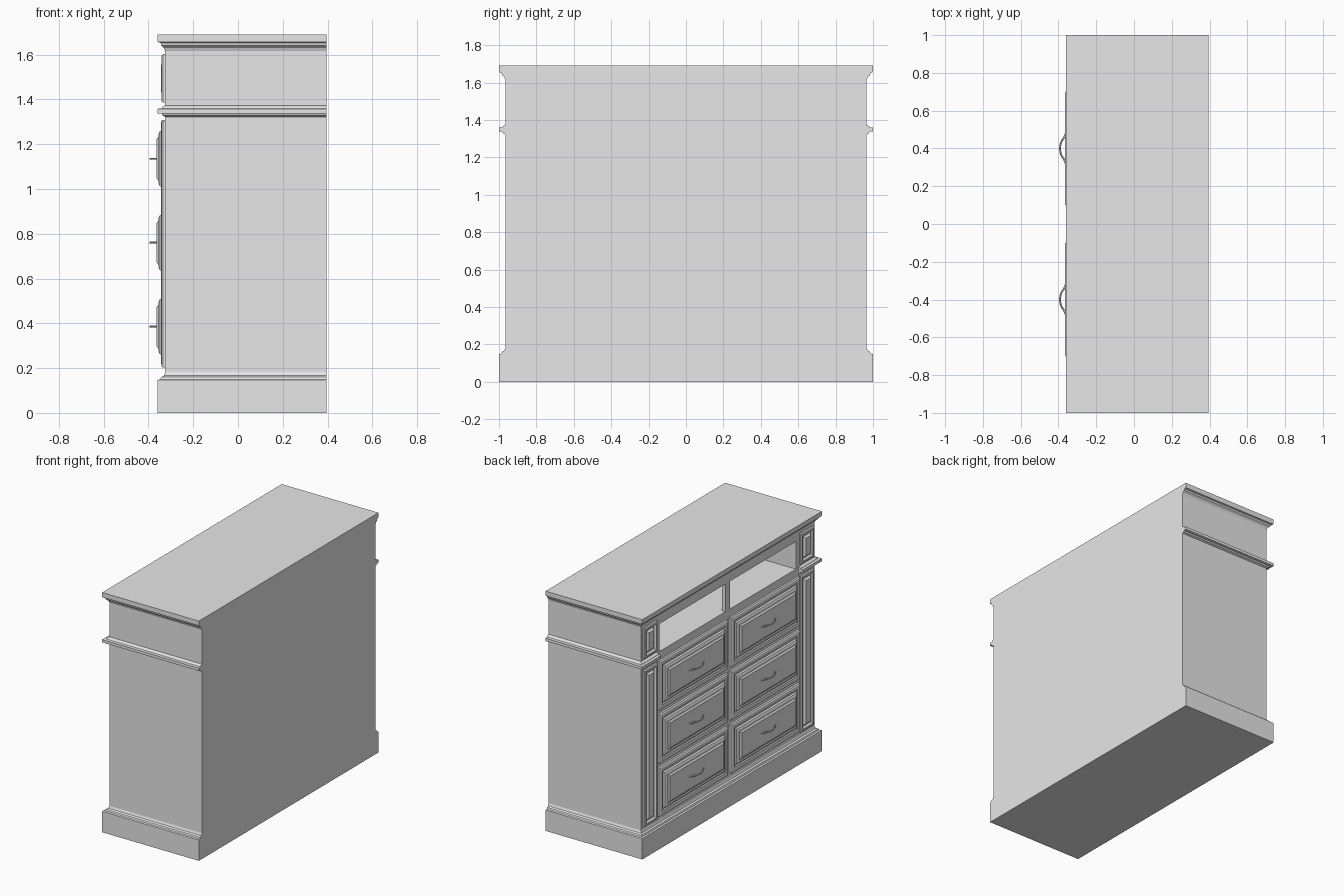
import bpy, bmesh

if "Cube" in bpy.data.objects:
    bpy.data.objects.remove(bpy.data.objects["Cube"])

grey = bpy.data.materials.new("plain_grey")
grey.use_nodes = True
grey.diffuse_color = (0.8, 0.8, 0.8, 1)
grey.node_tree.nodes["Principled BSDF"].inputs["Base Color"].default_value = (0.8, 0.8, 0.8, 1)

FRONT, BACK, SIDE = -0.325, 0.395, 0.966   # carcass faces
PITCH = 0.375                              # drawer spacing


def link(name, data):
    obj = bpy.data.objects.new(name, data)
    bpy.context.collection.objects.link(obj)
    data.materials.append(grey)
    return obj


def loft(name, rings):
    """Solid through a stack of four-cornered rings, capped at both ends."""
    bm = bmesh.new()
    loops = [[bm.verts.new(p) for p in ring] for ring in rings]
    for a, b in zip(loops, loops[1:]):
        for i in range(4):
            j = (i + 1) % 4
            bm.faces.new((a[i], a[j], b[j], b[i]))
    bm.faces.new(loops[0])
    bm.faces.new(loops[-1])
    bmesh.ops.recalc_face_normals(bm, faces=bm.faces)
    mesh = bpy.data.meshes.new(name)
    bm.to_mesh(mesh)
    bm.free()
    return link(name, mesh)


def rect_z(x0, x1, y0, y1, z):
    return [(x0, y0, z), (x1, y0, z), (x1, y1, z), (x0, y1, z)]


def box(name, x0, x1, y0, y1, z0, z1):
    return loft(name, [rect_z(x0, x1, y0, y1, z) for z in (z0, z1)])


def panel(name, y, z, half_w, half_h, profile):
    """Moulded panel on the front; profile holds (inset, height) steps."""
    rings = []
    for inset, height in profile:
        w, h, x = half_w - inset, half_h - inset, FRONT - height
        rings.append([(x, y - w, z - h), (x, y + w, z - h),
                      (x, y + w, z + h), (x, y - w, z + h)])
    return loft(name, rings)


# Carcass with plinth and cornice mouldings; the back stays flat
outline = [(0.034, 0), (0.034, 0.147), (0.022, 0.15), (0.018, 0.16),
           (0.006, 0.166), (0, 0.182), (0, 1.615), (0.006, 1.63),
           (0.018, 1.64), (0.02, 1.652), (0.031, 1.655), (0.034, 1.66),
           (0.034, 1.69)]
carcass = loft("carcass", [rect_z(FRONT - o, BACK, -SIDE - o, SIDE + o, z)
                           for o, z in outline])

# Open shelf compartment behind two front openings
cutters = [box("shelf_cavity", FRONT + 0.025, BACK - 0.02, -0.76, 0.76, 1.365, 1.56)]
for s in (-1, 1):
    y0, y1 = sorted((s * 0.025, s * 0.76))
    cutters.append(box("shelf_opening", FRONT - 0.1, FRONT + 0.05, y0, y1, 1.365, 1.56))
bpy.context.view_layer.objects.active = carcass
for cutter in cutters:
    cutter.hide_render = True
    mod = carcass.modifiers.new("cut", 'BOOLEAN')
    mod.operation = 'DIFFERENCE'
    mod.solver = 'EXACT'
    mod.object = cutter
    bpy.ops.object.modifier_apply(modifier=mod.name)
    bpy.data.objects.remove(cutter)

waist = [(0, 1.322), (0.012, 1.328), (0.016, 1.337), (0.034, 1.338),
         (0.034, 1.358), (0.016, 1.36), (0.012, 1.367), (0, 1.373)]
drawer_profile = [(0, -0.005), (0, 0.014), (0.008, 0.019), (0.032, 0.019),
                  (0.036, 0.012), (0.046, 0.012), (0.05, 0.024),
                  (0.064, 0.03), (0.074, 0.03), (0.086, 0.039)]
trim_profile = [(0, -0.005), (0, 0.01), (0.006, 0.016), (0.018, 0.016),
                (0.026, 0.004), (0.036, 0.004), (0.046, 0.018)]

for s, side in ((-1, "right"), (1, "left")):
    # Waist moulding wraps each end and returns on the pilaster
    rings = []
    for o, z in waist:
        y0, y1 = sorted((s * 0.79, s * (SIDE + o)))
        rings.append(rect_z(FRONT - o, BACK, y0, y1, z))
    loft(f"waist_moulding_{side}", rings)

    # Pilaster panels
    panel(f"tall_panel_{side}", s * 0.873, 0.752, 0.074, 0.55, trim_profile)
    panel(f"frieze_panel_{side}", s * 0.873, 1.494, 0.074, 0.108, trim_profile)

    # Drawers with bow handles
    for row in range(3):
        y, z = s * 0.4, 0.385 + row * PITCH
        panel(f"drawer_{side}_{row}", y, z, 0.384, 0.173, drawer_profile)
        curve = bpy.data.curves.new("drawer_handle", 'CURVE')
        curve.dimensions = '3D'
        curve.bevel_depth = 0.005
        curve.bevel_resolution = 1
        curve.resolution_u = 4
        curve.use_fill_caps = True
        path = [(-0.08, 0.036), (-0.06, 0.044), (-0.035, 0.06), (0, 0.066),
                (0.035, 0.06), (0.06, 0.044), (0.08, 0.036)]
        spline = curve.splines.new('BEZIER')
        spline.bezier_points.add(len(path) - 1)
        for point, (dy, height) in zip(spline.bezier_points, path):
            point.co = (FRONT - height, y + dy, z)
            point.handle_left_type = point.handle_right_type = 'AUTO'
        handle = link(f"handle_{side}_{row}", curve)
        bpy.ops.object.select_all(action='DESELECT')
        handle.select_set(True)
        bpy.context.view_layer.objects.active = handle
        bpy.ops.object.convert(target='MESH')
        bpy.ops.object.shade_smooth_by_angle()
